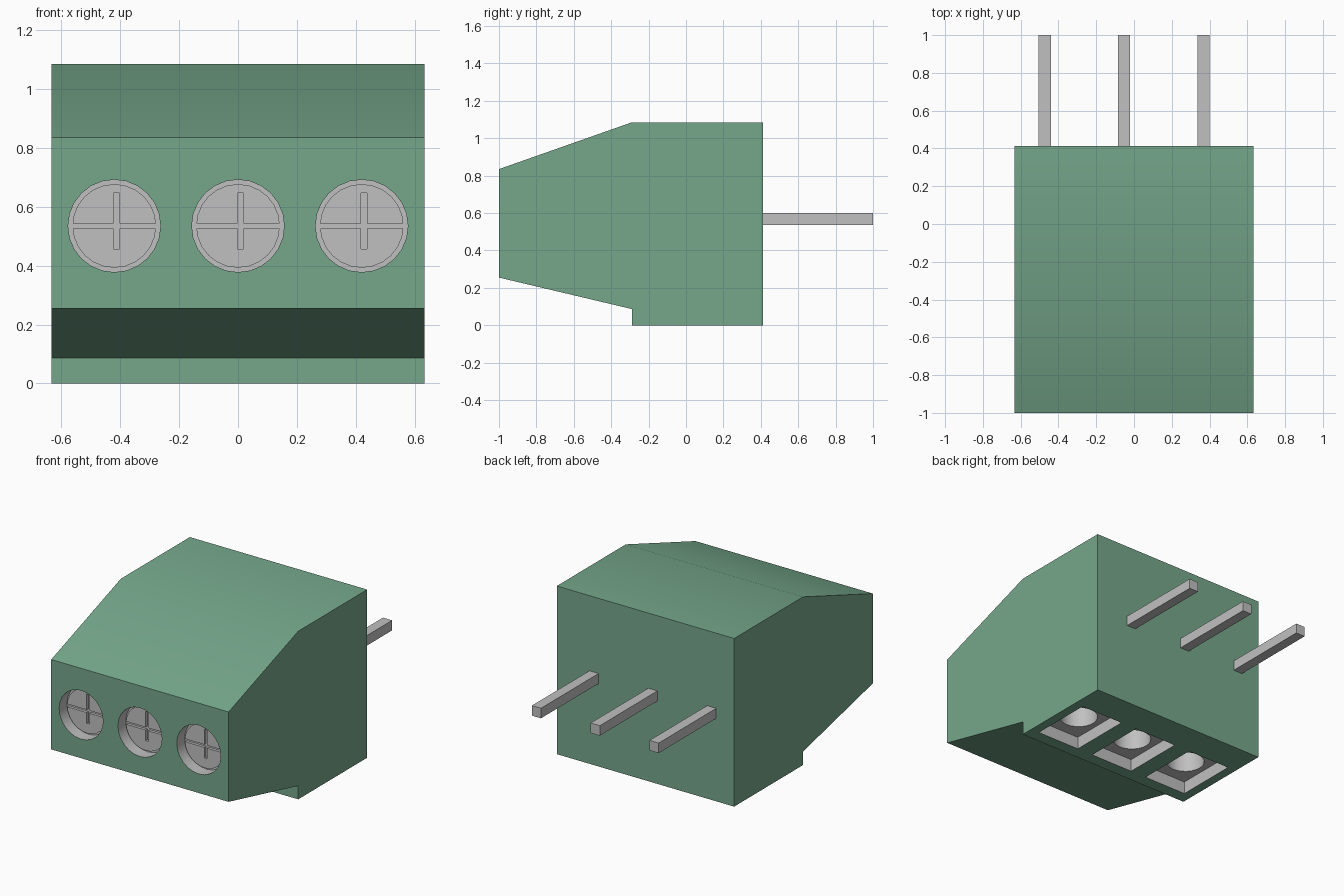
import bpy, bmesh
from math import radians
from mathutils import Matrix, Vector

cube = bpy.data.objects.get("Cube")
if cube:
    bpy.data.objects.remove(cube, do_unlink=True)


def material(name, rgb):
    m = bpy.data.materials.new(name)
    m.use_nodes = True
    m.diffuse_color = (*rgb, 1)
    bsdf = next(n for n in m.node_tree.nodes if n.type == 'BSDF_PRINCIPLED')
    bsdf.inputs["Base Color"].default_value = (*rgb, 1)
    return m


GREEN = material("green_plastic", (0.18, 0.39, 0.26))
GREY = material("grey_metal", (0.53, 0.53, 0.53))
SPACING = 0.42
SLOTS = [-SPACING, 0, SPACING]


def add_box(bm, lo, hi):
    lo, hi = Vector(lo), Vector(hi)
    bmesh.ops.create_cube(bm, size=1, matrix=Matrix.Translation((lo + hi) / 2)
                          @ Matrix.Diagonal((*(hi - lo), 1)))


def add_cylinder(bm, centre, radius, depth, along_y=False):
    turn = Matrix.Rotation(radians(90), 4, 'X') if along_y else Matrix()
    bmesh.ops.create_cone(bm, cap_ends=True, segments=24, radius1=radius, radius2=radius,
                          depth=depth, matrix=Matrix.Translation(centre) @ turn)


def finish(bm, name, materials, index=0):
    bmesh.ops.recalc_face_normals(bm, faces=bm.faces)
    for f in bm.faces:
        f.material_index = index
    mesh = bpy.data.meshes.new(name)
    bm.to_mesh(mesh)
    bm.free()
    for m in materials:
        mesh.materials.append(m)
    obj = bpy.data.objects.new(name, mesh)
    bpy.context.collection.objects.link(obj)
    return obj


def activate(obj):
    bpy.ops.object.select_all(action='DESELECT')
    obj.select_set(True)
    bpy.context.view_layer.objects.active = obj


def cut(obj, bm, index=0):
    """Subtract a temporary cutter; its material index colours the cut faces."""
    cutter = finish(bm, "cutter", obj.data.materials, index)
    cutter.hide_render = True
    mod = obj.modifiers.new("cut", 'BOOLEAN')
    mod.operation, mod.solver, mod.object = 'DIFFERENCE', 'EXACT', cutter
    activate(obj)
    bpy.ops.object.modifier_apply(modifier=mod.name)
    bpy.data.objects.remove(cutter, do_unlink=True)


def smooth(obj):
    activate(obj)
    bpy.ops.object.shade_smooth_by_angle(angle=radians(30))


# Housing: side profile extruded across the width
profile = [(-1, 0.255), (-1, 0.835), (-0.29, 1.085), (0.413, 1.085),
           (0.413, 0), (-0.29, 0), (-0.29, 0.087)]
bm = bmesh.new()
face = bm.faces.new([bm.verts.new((-0.633, y, z)) for y, z in profile])
side = bmesh.ops.extrude_face_region(bm, geom=[face])["geom"]
bmesh.ops.translate(bm, vec=(1.266, 0, 0),
                    verts=[v for v in side if isinstance(v, bmesh.types.BMVert)])
housing = finish(bm, "housing", [GREEN, GREY])

# Screw wells in the front and square wire pockets underneath
bm = bmesh.new()
for x in SLOTS:
    add_cylinder(bm, (x, -1, 0.535), 0.157, 0.16, along_y=True)
    add_box(bm, (x - 0.153, -0.21, -0.1), (x + 0.153, 0.2, 0.08))
cut(housing, bm, 1)

# Round wire bores above the pockets
bm = bmesh.new()
for x in SLOTS:
    add_cylinder(bm, (x, -0.02, 0.2), 0.115, 0.3)
cut(housing, bm, 1)
smooth(housing)

# Screw heads with crossed slots, and rear pins
for side_name, x in zip(("right", "middle", "left"), SLOTS):
    bm = bmesh.new()
    add_cylinder(bm, (x, -0.925, 0.535), 0.142, 0.03, along_y=True)
    screw = finish(bm, side_name + "_screw", [GREY])
    for lo, hi in (((-0.2, 0.526), (0.2, 0.544)), ((-0.002, 0.457), (0.018, 0.646))):
        bm = bmesh.new()
        add_box(bm, (x + lo[0], -1, lo[1]), (x + hi[0], -0.922, hi[1]))
        cut(screw, bm)
    smooth(screw)

    bm = bmesh.new()
    add_box(bm, (x - 0.085, 0.4, 0.535), (x - 0.02, 1, 0.6))
    finish(bm, side_name + "_pin", [GREY])
